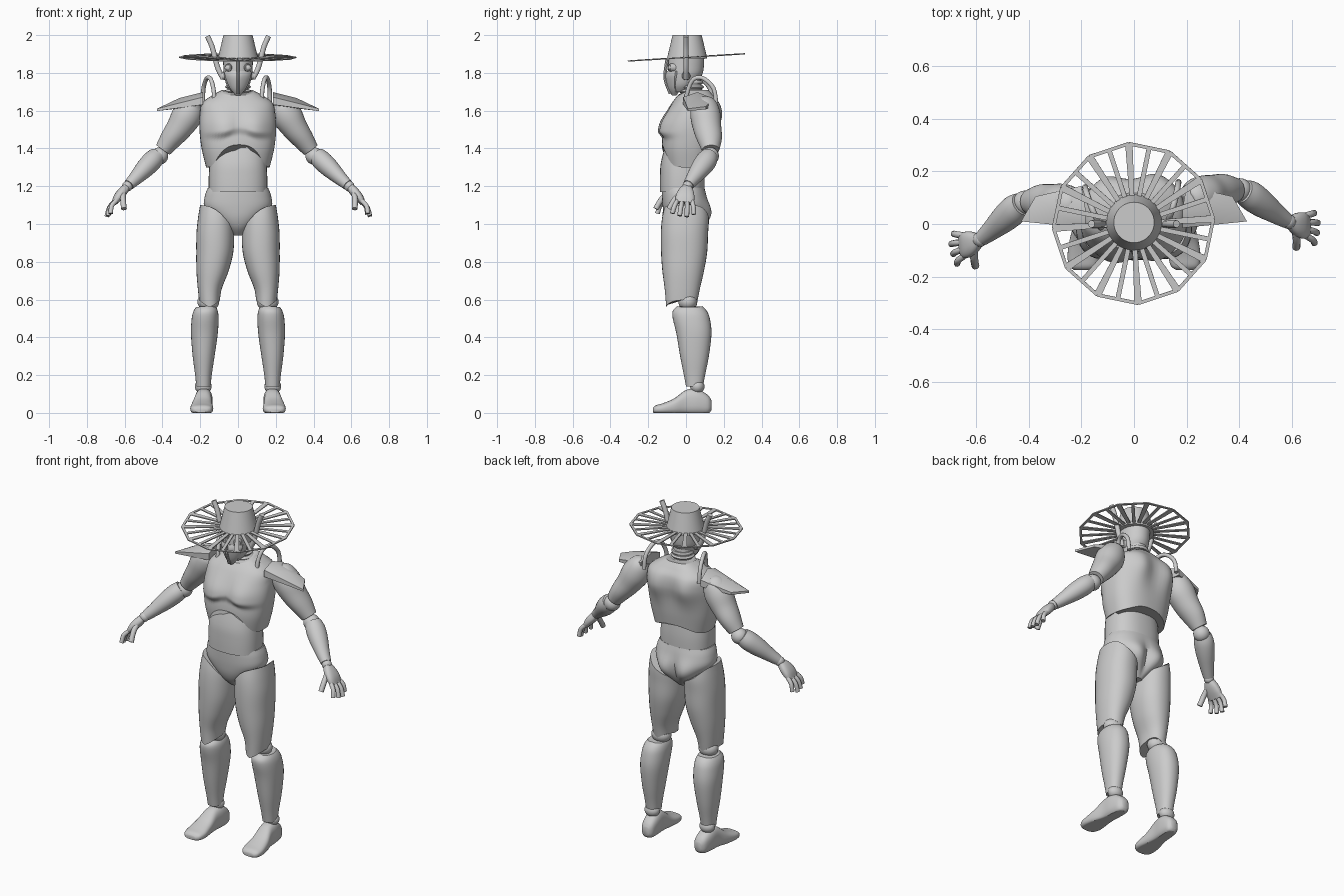
import bpy, bmesh, math
from mathutils import Vector, Matrix

cube = bpy.data.objects.get("Cube")
if cube:
    bpy.data.objects.remove(cube, do_unlink=True)

grey = bpy.data.materials.new("plain_grey")
grey.use_nodes = True
grey.diffuse_color = (0.6, 0.6, 0.6, 1)
grey.node_tree.nodes["Principled BSDF"].inputs["Base Color"].default_value = (0.6, 0.6, 0.6, 1)
YAW = Matrix.Rotation(math.radians(3.3), 4, 'Z')   # slight twist of the upper body
parts = []


def finish(name, bm, pair=False, yaw=False):
    """Turn a bmesh into one object, or a left and right pair."""
    bmesh.ops.recalc_face_normals(bm, faces=bm.faces)
    for side in (("left_", "right_") if pair else ("",)):
        me = bpy.data.meshes.new(side + name)
        bm.to_mesh(me)
        if side == "right_":
            me.transform(Matrix.Scale(-1, 4, (1, 0, 0)))
            me.flip_normals()
        if yaw:
            me.transform(YAW)
        me.materials.append(grey)
        ob = bpy.data.objects.new(side + name, me)
        bpy.context.collection.objects.link(ob)
        parts.append(ob)
    bm.free()


def spline(rows, t):
    """Smooth value through the rows at t from 0 to 1."""
    n = len(rows) - 1
    f = min(max(t, 0), 1) * n
    i = min(int(f), n - 1)
    f -= i
    near = (rows[min(max(k, 0), n)] for k in (i - 1, i, i + 1, i + 2))
    return [b + f / 2 * (c - a + f * (2 * a - 5 * b + 4 * c - d + f * (3 * (b - c) + d - a)))
            for a, b, c, d in zip(*near)]


def loft(name, rows, axis=None, ref=(1, 0, 0), power=2, sides=32, steps=4,
         start=None, end=None, shape=None, **kw):
    """Skin oval rings (x, y, z, half width, half depth), with optional hems and relief."""
    bm = bmesh.new()
    count = (len(rows) - 1) * steps
    rings = []
    for j in range(count + 1):
        ring = []
        for k in range(sides):
            a = math.tau * k / sides
            lo = start(a) if start else 0
            hi = end(a) if end else 1
            t = lo + (hi - lo) * j / count
            x, y, z, ru, rv = spline(rows, t)
            if axis:
                d = Vector(axis)
            else:
                d = Vector(spline(rows, t + .02)[:3]) - Vector(spline(rows, t - .02)[:3])
            d.normalize()
            u = Vector(ref)
            u = (u - d * u.dot(d)).normalized()
            c, s = math.cos(a), math.sin(a)
            p = Vector((x, y, z)) + u * math.copysign(abs(c) ** (2 / power), c) * ru \
                + d.cross(u) * math.copysign(abs(s) ** (2 / power), s) * rv
            if shape:
                shape(p)
            ring.append(bm.verts.new(p))
        rings.append(ring)
    for r, q in zip(rings, rings[1:]):
        for k in range(sides):
            m = (k + 1) % sides
            bm.faces.new((r[k], r[m], q[m], q[k]))
    bm.faces.new(rings[0])
    bm.faces.new(rings[-1])
    finish(name, bm, **kw)


def column(name, rows, **kw):
    """Upright loft from (x, y, z, half width, half depth) rings."""
    loft(name, rows, axis=(0, 0, 1), **kw)


def tube(name, pts, r, sides=10, ref=(0, 1, 0), **kw):
    loft(name, [(*p, r, r) for p in pts], sides=sides, ref=ref, **kw)


def ball(name, c, r, **kw):
    bm = bmesh.new()
    bmesh.ops.create_uvsphere(bm, u_segments=24, v_segments=14, radius=1,
                              matrix=Matrix.Translation(c) @ Matrix.Diagonal((*r, 1)))
    finish(name, bm, **kw)


def disc(name, c, r, depth, axis, **kw):
    bm = bmesh.new()
    rot = Vector(axis).to_track_quat('Z', 'Y').to_matrix().to_4x4()
    bmesh.ops.create_cone(bm, cap_ends=True, segments=20, radius1=r, radius2=r * .8,
                          depth=depth, matrix=Matrix.Translation(c) @ rot)
    finish(name, bm, **kw)


def bell(v, mid, width):
    return math.exp(-((v - mid) / width) ** 2)


def ramp(v, a, b):
    f = min(max((v - a) / (b - a), 0), 1)
    return f * f * (3 - 2 * f)


def chest_relief(p):
    """Pectorals in front, shoulder blades and spine groove behind."""
    x = abs(p.x)
    if p.y < 0:
        low = 1.445 + .03 * bell(x, 0, .05)
        p.y -= .03 * bell(x, .085, .085) * ramp(p.z, low, low + .045) * (1 - ramp(p.z, 1.52, 1.66))
    else:
        p.y += .028 * bell(x, .1, .065) * bell(p.z, 1.57, .1)


def pelvis_relief(p):
    """Buttocks with a cleft between."""
    if p.y > 0:
        p.y += (.035 * bell(abs(p.x), .075, .06) - .012 * bell(p.x, 0, .02)) * bell(p.z, 1.04, .075)


def flat_sole(p):
    p.z = max(p.z, 0)


# Chest shell with arched hem and open neckline
column("chest", [(0, .01, 1.30, .168, .122), (0, .01, 1.40, .192, .137), (0, .018, 1.50, .203, .137),
                 (0, .035, 1.58, .2, .132), (0, .045, 1.64, .187, .118),
                 (0, .048, 1.68, .135, .092), (0, .05, 1.71, .08, .068)], power=2.5, sides=64, steps=8,
       start=lambda a: .2 * max(0, -math.sin(a)) ** 4 + .08 * max(0, math.sin(a)) ** 3,
       end=lambda a: 1 - .16 * max(0, -math.sin(a)) ** 2, shape=chest_relief, yaw=True)

# Abdomen and brief-shaped pelvis
column("abdomen", [(0, -.02, 1.17, .155, .118), (0, -.02, 1.25, .155, .118),
                   (0, -.02, 1.33, .15, .112), (0, -.01, 1.45, .14, .09)], power=2.4)
column("pelvis", [(0, 0, .94, .03, .05), (0, -.005, .98, .07, .085), (0, -.005, 1.03, .125, .108),
                  (0, -.005, 1.09, .178, .118), (0, -.01, 1.15, .175, .117),
                  (0, -.015, 1.19, .16, .113)], power=2.3, sides=64, shape=pelvis_relief)

# Legs
column("thigh", [(.15, -.025, .56, .052, .08), (.15, -.02, .65, .062, .092),
                 (.135, -.015, .75, .085, .11), (.123, -.01, .85, .098, .122),
                 (.12, -.008, .95, .1, .125), (.118, -.003, 1.03, .094, .124),
                 (.118, 0, 1.1, .083, .112)], power=2.2, pair=True,
       start=lambda a: .08 * abs(math.cos(a)) + .06 * max(0, math.sin(a)),
       end=lambda a: 1 - .3 * (.5 - .5 * math.cos(a)) ** (1.5 - .6 * math.sin(a)))
ball("knee", (.157, .01, .588), (.058, .05, .048), pair=True)
column("shin", [(.183, .045, .14, .038, .045), (.183, .045, .2, .044, .056),
                (.182, .045, .3, .058, .076), (.178, .042, .42, .071, .093),
                (.174, .028, .5, .071, .098), (.171, .02, .54, .064, .09),
                (.168, .02, .565, .05, .066)], power=2.2, pair=True,
       end=lambda a: 1 - .05 * abs(math.cos(a)))
ball("ankle", (.184, .06, .14), (.045, .038, .038), pair=True)
loft("foot", [(.175, .135, .04, .02, .025), (.176, .115, .045, .038, .05),
              (.18, .06, .058, .046, .068), (.184, 0, .055, .046, .066),
              (.19, -.06, .034, .055, .044), (.192, -.12, .022, .061, .03),
              (.194, -.16, .018, .053, .022), (.195, -.175, .014, .033, .012)],
     axis=(0, -1, 0), power=2.6, shape=flat_sole, pair=True)

# Arms
loft("upper_arm", [(.215, .075, 1.655, .035, .03), (.235, .082, 1.63, .068, .062),
                   (.265, .088, 1.575, .08, .08), (.305, .095, 1.51, .075, .07),
                   (.35, .105, 1.45, .066, .058), (.392, .108, 1.392, .046, .044)],
     ref=(0, 1, 0), pair=True, yaw=True)
ball("elbow", (.41, .105, 1.36), (.046, .046, .046), pair=True, yaw=True)
loft("forearm", [(.422, .1, 1.363, .046, .046), (.45, .082, 1.335, .056, .053),
                 (.49, .05, 1.295, .053, .05), (.54, .01, 1.245, .04, .038),
                 (.58, -.02, 1.207, .03, .029)], ref=(0, 1, 0), pair=True, yaw=True)
ball("wrist", (.588, -.025, 1.2), (.028, .028, .028), pair=True, yaw=True)
loft("palm", [(.592, -.028, 1.197, .024, .02), (.615, -.035, 1.17, .042, .025),
              (.64, -.042, 1.14, .05, .023), (.66, -.045, 1.11, .046, .014)],
     ref=(0, 1, 0), power=2.5, pair=True, yaw=True)
for i, finger in enumerate(("index", "middle", "ring", "little")):
    k = i - 1.5
    drop = .012 * abs(k - .2)
    tube(finger + "_finger", [(.652, -.045 + .026 * k, 1.122),
                              (.686 - drop / 2, -.05 + .033 * k, 1.085 + drop / 2),
                              (.702 - drop, -.055 + .038 * k, 1.035 + drop)],
         .0125, pair=True, yaw=True)
tube("thumb", [(.612, -.06, 1.165), (.615, -.095, 1.13), (.612, -.125, 1.08)],
     .015, ref=(1, 0, 0), pair=True, yaw=True)

# Shoulder plates: tapered wedges with a raised ridge
bm = bmesh.new()
for x, y, z, thick in ((.185, -.015, 1.672, .04), (.2, .145, 1.665, .04), (.185, .06, 1.698, .05),
                       (.31, .045, 1.667, .03), (.43, .01, 1.61, .012), (.375, .105, 1.622, .015)):
    for dz in (0, -thick):
        bm.verts.new((x, y, z + dz))
bmesh.ops.convex_hull(bm, input=bm.verts)
finish("shoulder_plate", bm, pair=True)

# Looping hose over each shoulder
tube("hose", [(.128, -.01, 1.63), (.128, .0, 1.7), (.142, .03, 1.765), (.16, .08, 1.772),
              (.175, .135, 1.72), (.178, .15, 1.64)], .0115, ref=(1, 0, 0), pair=True, yaw=True)

# Neck with stacked rings
column("neck", [(0, .035, 1.61, .072, .07), (0, .03, 1.7, .056, .056), (0, .02, 1.79, .056, .056)])
for i in range(5):
    z = 1.645 + .024 * i
    w = .08 - .004 * i
    column(f"neck_ring_{i + 1}", [(0, .03, z, .06, .058), (0, .03, z + .009, w, w - .003),
                                  (0, .03, z + .018, .06, .058)])

# Head, wedge mask, nose ridge, eyes and ear discs
column("head", [(0, -.03, 1.70, .034, .035), (0, -.02, 1.735, .06, .065), (0, -.005, 1.79, .075, .09),
                (0, 0, 1.84, .078, .095), (0, .005, 1.9, .08, .092)])
column("face_mask", [(0, -.062, 1.68, .012, .012), (0, -.062, 1.72, .044, .034),
                     (0, -.06, 1.78, .068, .05), (0, -.055, 1.81, .07, .046)], power=1.5, sides=16)
tube("nose_ridge", [(0, -.082, 1.69), (0, -.104, 1.745), (0, -.111, 1.79), (0, -.1, 1.87)],
     .009, ref=(1, 0, 0), sides=8)
disc("eye_rim", (.048, -.074, 1.828), .024, .03, (.4, -1, 0), pair=True)
ball("eye_lens", (.052, -.086, 1.828), (.015, .009, .015), pair=True)
disc("ear_disc", (.076, 0, 1.785), .024, .02, (1, 0, 0), pair=True)
tube("horn", [(.078, 0, 1.77), (.105, 0, 1.82), (.122, 0, 1.88), (.138, 0, 1.94), (.162, 0, 1.995)],
     .0145, pair=True)

# Tapered hat crown
bm = bmesh.new()
bmesh.ops.create_cone(bm, cap_ends=True, segments=40, radius1=.107, radius2=.077, depth=.125,
                      matrix=Matrix.Translation((0, .006, 1.9375)))
finish("hat_crown", bm)

# Open twelve-sided brim of flat spokes inside a thin rim
bm = bmesh.new()


def strip(p, q, w0, w1):
    n = (q - p).normalized().cross(Vector((0, 0, 1)))
    corners = [p - n * w0 / 2, p + n * w0 / 2, q + n * w1 / 2, q - n * w1 / 2]
    low, high = ([bm.verts.new(c + Vector((0, 0, h))) for c in corners] for h in (-.003, .003))
    bm.faces.new(low[::-1])
    bm.faces.new(high)
    for k in range(4):
        m = (k + 1) % 4
        bm.faces.new((low[k], low[m], high[m], high[k]))


def polar(r, i):
    a = math.tau * i / 24 + math.pi / 2
    return Vector((r * math.cos(a), r * math.sin(a), 0))


for i in range(24):
    corner = i % 2 == 0
    strip(polar(.09, i), polar(.302 if corner else .292, i), .018, .028 if corner else .018)
    if corner:
        strip(polar(.305, i), polar(.305, i + 2), .013, .013)
bm.transform(Matrix.Translation((-.002, .002, 1.882)) @ Matrix.Rotation(.062, 4, 'X'))
finish("hat_brim", bm, yaw=True)

# Smooth shading with sharp edges kept
bpy.ops.object.select_all(action='DESELECT')
for ob in parts:
    ob.select_set(True)
bpy.context.view_layer.objects.active = parts[0]
bpy.ops.object.shade_smooth_by_angle(angle=math.radians(40))
